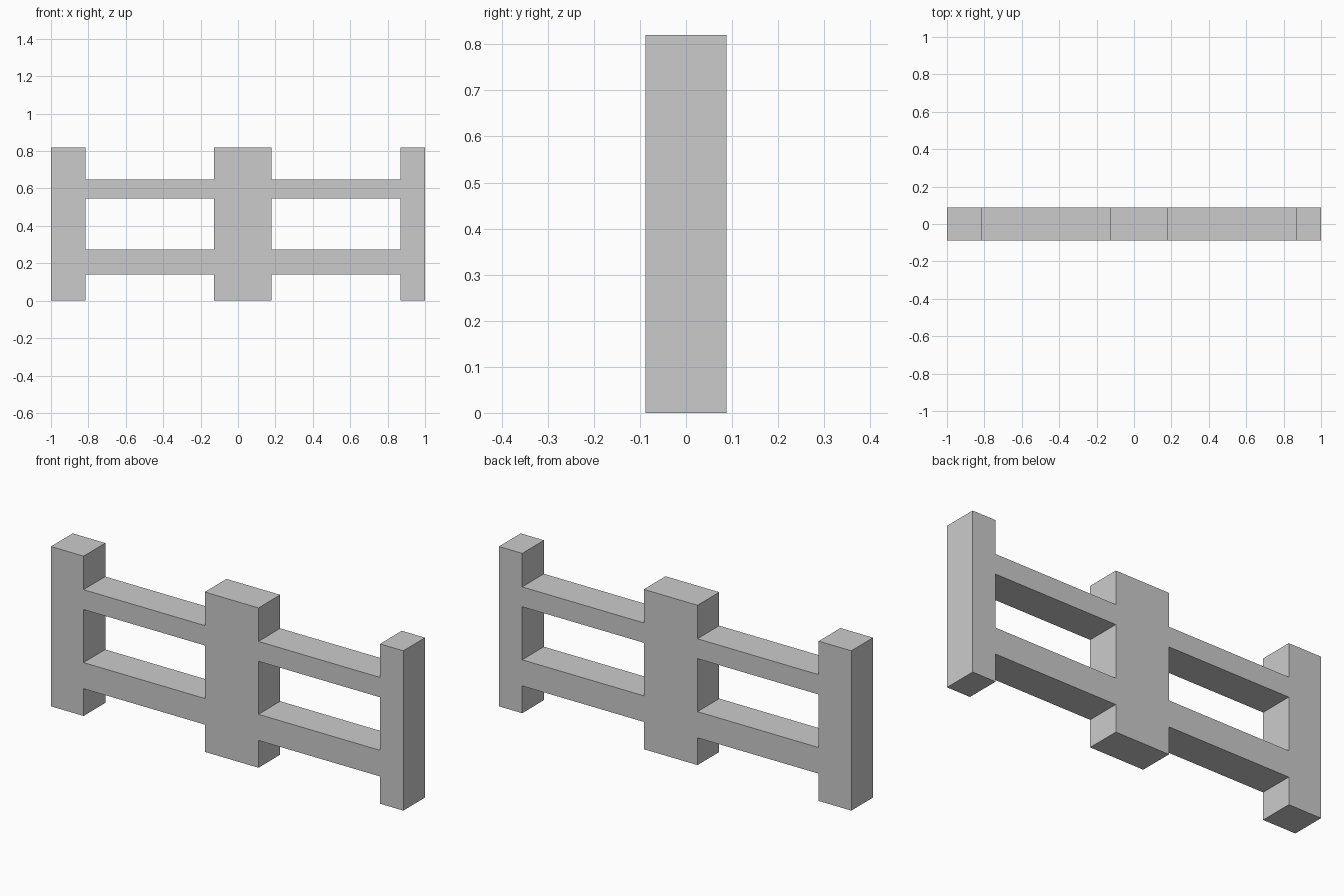
import bpy, bmesh

if "Cube" in bpy.data.objects:
    bpy.data.objects.remove(bpy.data.objects["Cube"])

DEPTH = 0.176
XS = [-1.0, -0.815, -0.127, 0.178, 0.868, 1.0]   # post / bay boundaries
ZS = [0.0, 0.14, 0.274, 0.546, 0.648, 0.82]      # rail / gap boundaries

bm = bmesh.new()
grid = [[bm.verts.new((x, -DEPTH / 2, z)) for z in ZS] for x in XS]

# Front silhouette: even columns are full-height posts, odd rows are rails
for i in range(len(XS) - 1):
    for j in range(len(ZS) - 1):
        if i % 2 == 0 or j % 2 == 1:
            bm.faces.new((grid[i][j], grid[i + 1][j],
                          grid[i + 1][j + 1], grid[i][j + 1]))

# Thicken the silhouette into one solid with no internal walls
ext = bmesh.ops.extrude_face_region(bm, geom=bm.faces[:], use_keep_orig=True)
verts = [g for g in ext["geom"] if isinstance(g, bmesh.types.BMVert)]
bmesh.ops.translate(bm, verts=verts, vec=(0, DEPTH, 0))
bmesh.ops.recalc_face_normals(bm, faces=bm.faces[:])

mesh = bpy.data.meshes.new("fence")
bm.to_mesh(mesh)
bm.free()
bpy.context.collection.objects.link(bpy.data.objects.new("fence", mesh))
